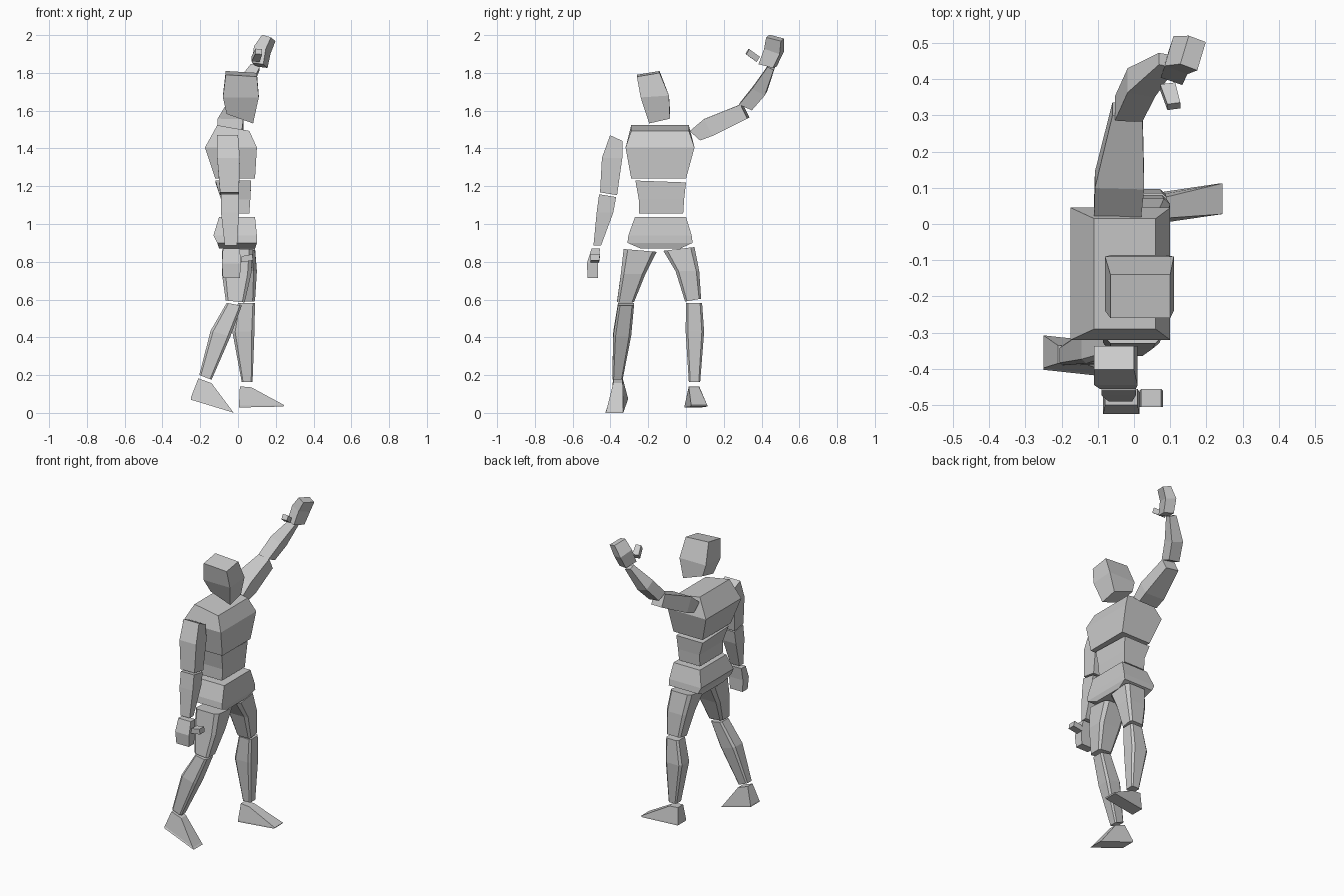
import bpy, bmesh
from mathutils import Vector


def skin(name, rings):
    """Bridge matching rings of points into a closed flat-faced solid."""
    bm = bmesh.new()
    loops = [[bm.verts.new(p) for p in ring] for ring in rings]
    n = len(loops[0])
    for a, b in zip(loops, loops[1:]):
        for i in range(n):
            j = (i + 1) % n
            bm.faces.new((a[i], a[j], b[j], b[i]))
    bm.faces.new(loops[0])
    bm.faces.new(loops[-1])
    bmesh.ops.recalc_face_normals(bm, faces=bm.faces)
    mesh = bpy.data.meshes.new(name)
    bm.to_mesh(mesh)
    bm.free()
    ob = bpy.data.objects.new(name, mesh)
    bpy.context.collection.objects.link(ob)
    return ob


def outline(cut):
    """Unit square, with its corners cut off if asked."""
    if not cut:
        return [(-1, -1), (1, -1), (1, 1), (-1, 1)]
    k = 1 - cut
    return [(-k, -1), (k, -1), (1, -k), (1, k), (k, 1), (-k, 1), (-1, k), (-1, -k)]


def stack(name, levels, cut=0):
    """Level: x0, x1, y0, y1, z, then rise along x, rise along y, y skew along x."""
    rings = []
    for lv in levels:
        x0, x1, y0, y1, z, tx, ty, sk = (list(lv) + [0, 0, 0])[:8]
        rings.append([((x0 + x1) / 2 + u * (x1 - x0) / 2,
                       (y0 + y1) / 2 + v * (y1 - y0) / 2 + u * sk / 2,
                       z + u * tx / 2 + v * ty / 2) for u, v in outline(cut)])
    return skin(name, rings)


def limb(name, stations, side=(1, 0, 0), cut=0):
    """Station: centre, direction, half width along side, half depth."""
    rings = []
    for c, d, hu, hv in stations:
        d = Vector(d).normalized()
        s = Vector(side)
        s = (s - d * s.dot(d)).normalized()
        w = d.cross(s)
        rings.append([Vector(c) + s * hu * u + w * hv * v for u, v in outline(cut)])
    return skin(name, rings)


# Head and trunk
stack("head", [(-0.06, 0.08, -0.195, -0.085, 1.57, -0.05, 0.025),
               (-0.08, 0.11, -0.24, -0.09, 1.675, 0, 0.01),
               (-0.065, 0.10, -0.26, -0.14, 1.795, -0.01, 0.02)])
stack("chest", [(-0.12, 0.09, -0.29, 0.0, 1.24),
                (-0.175, 0.10, -0.32, 0.045, 1.405),
                (-0.11, 0.06, -0.29, 0.015, 1.508, -0.03)])
stack("waist", [(-0.09, 0.06, -0.25, -0.015, 1.055),
                (-0.09, 0.065, -0.25, -0.01, 1.13),
                (-0.12, 0.07, -0.268, 0.0, 1.225, 0, -0.01)])
stack("pelvis", [(-0.10, 0.09, -0.24, -0.03, 0.87),
                 (-0.11, 0.10, -0.31, 0.035, 0.9),
                 (-0.13, 0.10, -0.305, 0.03, 0.94),
                 (-0.10, 0.09, -0.27, 0.0, 1.038)])

# Trailing leg
stack("rear_thigh", [(-0.065, 0.035, -0.365, -0.275, 0.59, -0.01),
                     (-0.085, 0.07, -0.345, -0.215, 0.735),
                     (-0.085, 0.08, -0.33, -0.155, 0.86, 0, -0.015)], 0.25)
stack("rear_shin", [(-0.205, -0.14, -0.39, -0.335, 0.188, -0.025),
                    (-0.145, -0.04, -0.385, -0.29, 0.42, -0.03),
                    (-0.06, 0.02, -0.36, -0.275, 0.575, -0.015)], 0.25)
stack("rear_foot", [(-0.25, -0.02, -0.415, -0.32, 0.035, -0.07, 0, -0.025),
                    (-0.25, -0.03, -0.41, -0.32, 0.045, -0.07, 0, -0.025),
                    (-0.21, -0.14, -0.385, -0.335, 0.17, -0.025)])

# Leading leg
stack("front_thigh", [(-0.01, 0.09, -0.005, 0.08, 0.597, 0, 0.015),
                      (-0.04, 0.10, -0.055, 0.07, 0.75),
                      (-0.06, 0.09, -0.12, 0.045, 0.868, 0, 0.02)], 0.25)
stack("front_shin", [(0.02, 0.077, 0.015, 0.075, 0.163),
                     (-0.03, 0.087, -0.002, 0.096, 0.43),
                     (0.0, 0.09, 0.0, 0.085, 0.582)], 0.25)
stack("front_foot", [(0.005, 0.24, 0.01, 0.095, 0.031, 0.005, 0, 0.035),
                     (0.005, 0.245, 0.01, 0.095, 0.04, 0.002, 0, 0.035),
                     (0.01, 0.07, 0.015, 0.07, 0.138, -0.005)])

# Lowered arm
stack("lowered_upper_arm", [(-0.095, 0.005, -0.455, -0.365, 1.16, 0, -0.015),
                            (-0.11, 0.01, -0.445, -0.337, 1.35),
                            (-0.11, 0.0, -0.402, -0.337, 1.455, 0, -0.03)])
stack("lowered_forearm", [(-0.07, -0.005, -0.49, -0.45, 0.885),
                          (-0.09, 0.005, -0.473, -0.385, 1.06),
                          (-0.09, 0.005, -0.46, -0.37, 1.15, 0, -0.015)])
stack("lowered_hand", [(-0.08, 0.01, -0.52, -0.467, 0.713),
                       (-0.085, 0.015, -0.525, -0.465, 0.79),
                       (-0.08, 0.01, -0.50, -0.455, 0.87)])
stack("lowered_thumb", [(0.015, 0.08, -0.505, -0.46, 0.802, 0.01),
                        (0.02, 0.075, -0.505, -0.455, 0.835, 0.01)])

# Raised arm
limb("raised_upper_arm", [((-0.045, 0.047, 1.467), (0, 0.67, 0.74), 0.065, 0.037),
                          ((-0.04, 0.12, 1.512), (0.03, 0.88, 0.45), 0.068, 0.05),
                          ((-0.018, 0.312, 1.598), (0.15, 0.88, 0.43), 0.042, 0.041)])
limb("raised_forearm", [((-0.015, 0.317, 1.622), (0.15, 0.4, 0.9), 0.038, 0.037),
                        ((0.02, 0.39, 1.71), (0.35, 0.45, 0.83), 0.04, 0.038),
                        ((0.092, 0.452, 1.832), (0.4, 0.4, 0.83), 0.025, 0.018)])
limb("raised_hand", [((0.115, 0.432, 1.84), (0.2, 0.2, 1), 0.032, 0.041),
                     ((0.128, 0.466, 1.92), (0.3, 0.25, 1), 0.034, 0.045),
                     ((0.163, 0.472, 1.985), (0.35, 0.15, 1), 0.026, 0.042)],
     side=(1, -0.3, 0))
limb("raised_thumb", [((0.093, 0.38, 1.873), (0.15, -0.85, 0.5), 0.021, 0.016),
                      ((0.11, 0.325, 1.913), (0.15, -0.85, 0.5), 0.018, 0.016)])
